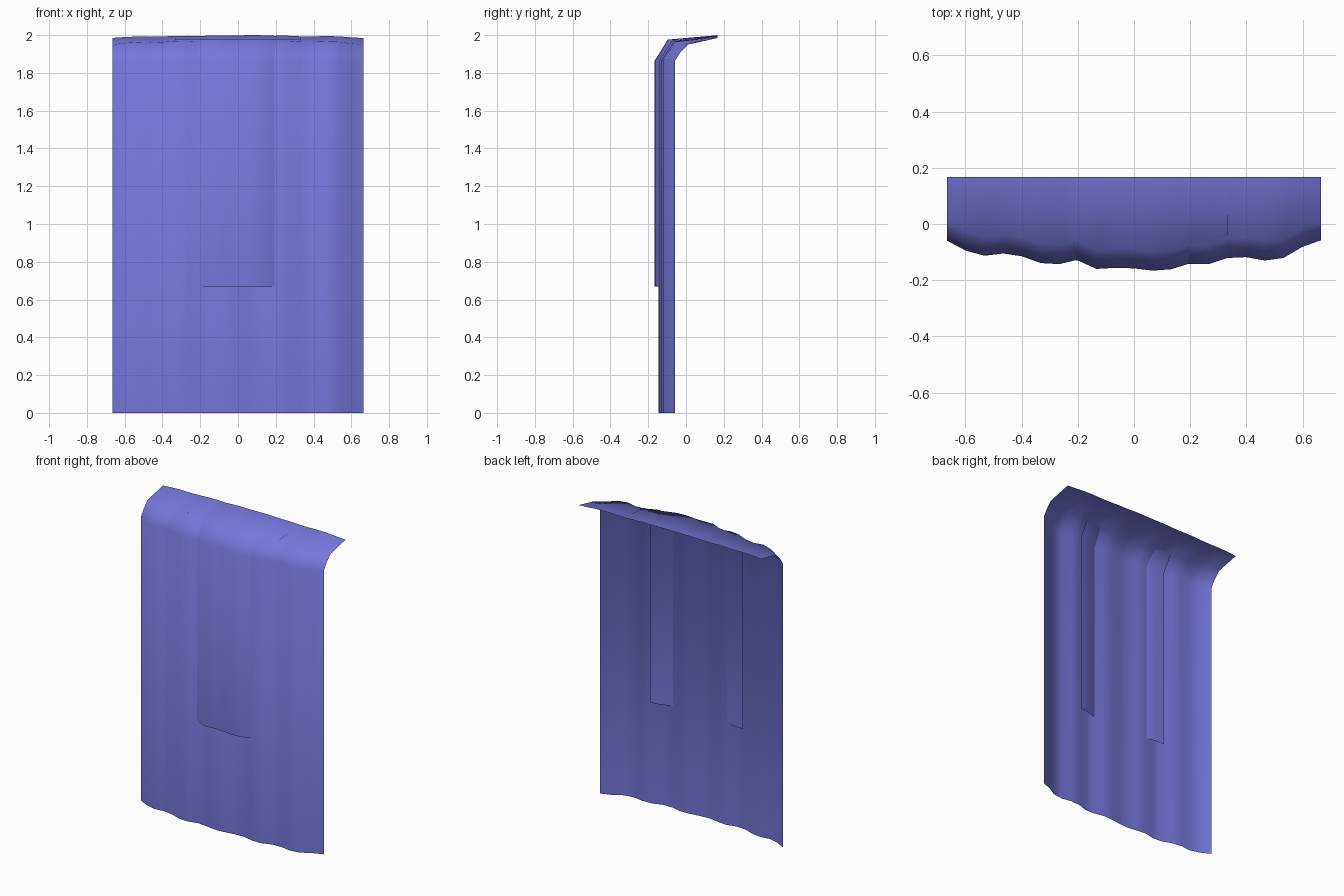
import bpy, bmesh

if "Cube" in bpy.data.objects:
    bpy.data.objects.remove(bpy.data.objects["Cube"])

mat = bpy.data.materials.new("periwinkle blue")
mat.diffuse_color = (0.18, 0.18, 0.70, 1.0)
mat.use_nodes = True
mat.node_tree.nodes["Principled BSDF"].inputs["Base Color"].default_value = mat.diffuse_color


def fold_sheet(name, half_width, depths, z_bottom, crest=None):
    """Hanging sheet: each column has a fold depth; its top bends back."""
    bm = bmesh.new()
    n = len(depths) - 1
    cols = []
    for i, d in enumerate(depths):
        x = -half_width + 2 * half_width * i / n
        out = -d - 0.06
        z2 = crest if crest else 1.95 + 0.24 * out
        profile = [(d, z_bottom), (d, 1.865), (d + 0.026, 1.905),
                   (d + 0.068, z2), (0.168, 1.985 + 0.14 * out)]
        cols.append([bm.verts.new((x, y, z)) for y, z in profile])
    for a, b in zip(cols, cols[1:]):
        for j in range(len(a) - 1):
            bm.faces.new((a[j], b[j], b[j + 1], a[j + 1]))
    me = bpy.data.meshes.new(name)
    bm.to_mesh(me)
    bm.free()
    for p in me.polygons:
        p.use_smooth = True
    me.materials.append(mat)
    ob = bpy.data.objects.new(name, me)
    bpy.context.collection.objects.link(ob)
    return ob


# full-width sheet, reaching the ground
fold_sheet("main_sheet", 0.665,
           [-0.060, -0.095, -0.113, -0.105, -0.115, -0.139, -0.143,
            -0.127, -0.135, -0.145, -0.140, -0.130, -0.128, -0.143,
            -0.143, -0.121, -0.118, -0.130, -0.121, -0.082, -0.058], 0.0)

# shorter, narrower sheet that pokes through in the middle
fold_sheet("middle_sheet", 0.333,
           [-0.115, -0.120, -0.130, -0.160, -0.156, -0.158,
            -0.166, -0.161, -0.140, -0.115, -0.105], 0.67, crest=1.976)
